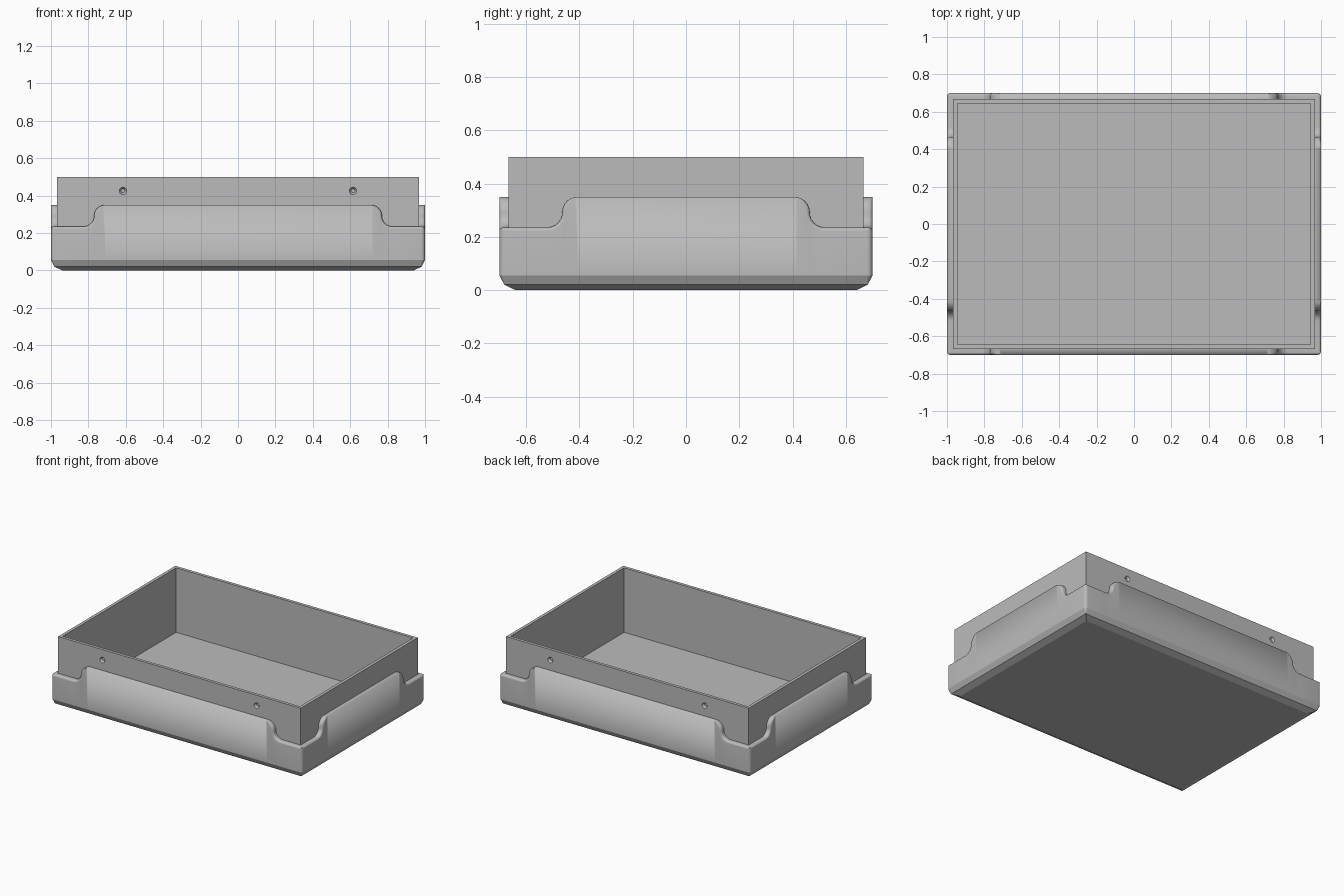
import bpy, bmesh
from math import sin, cos, pi, radians
from mathutils import Matrix

if "Cube" in bpy.data.objects:
    bpy.data.objects.remove(bpy.data.objects["Cube"])

HX, HY = 1.0, 0.7            # half size of the outer tray
LOW, HIGH = 0.235, 0.35      # rim heights at corners and mid-wall
CORNER, FILLET, SEG = 0.02, 0.014, 5

grey = bpy.data.materials.new("plain_grey")
grey.use_nodes = True
grey.diffuse_color = (0.5, 0.5, 0.5, 1)
grey.node_tree.nodes["Principled BSDF"].inputs["Base Color"].default_value = (0.5, 0.5, 0.5, 1)


def finish(bm, name):
    bmesh.ops.recalc_face_normals(bm, faces=bm.faces[:])
    mesh = bpy.data.meshes.new(name)
    bm.to_mesh(mesh)
    bm.free()
    mesh.materials.append(grey)
    obj = bpy.data.objects.new(name, mesh)
    bpy.context.collection.objects.link(obj)
    return obj


def smooth(obj):
    bpy.ops.object.select_all(action='DESELECT')
    obj.select_set(True)
    bpy.context.view_layer.objects.active = obj
    bpy.ops.object.shade_smooth_by_angle(angle=radians(20))


def rim_half(flat, length):
    """Rim outline from mid-wall to corner: t, z, normal t, normal z, fillet."""
    pts = []
    r1, r2, n = 0.06, 0.055, 8
    for i in range(n + 1):
        a = pi / 2 * i / n
        pts.append((flat + r1 * sin(a), HIGH - r1 + r1 * cos(a),
                    sin(a), cos(a), FILLET * min(1, i / 4)))
    for i in range(1, n + 1):
        a = pi / 2 * i / n
        pts.append((flat + r1 + r2 - r2 * cos(a), HIGH - r1 - r2 * sin(a),
                    cos(a), sin(a), FILLET))
    pts.append((length - CORNER, LOW, 0, 1, FILLET))
    return pts


# Outer tray: a section swept round the four walls
bm = bmesh.new()
columns = []
for k in range(4):
    length, width, flat = (HX, HY, 0.71) if k % 2 == 0 else (HY, HX, 0.405)
    ux, uy = round(cos(k * pi / 2)), round(sin(k * pi / 2))
    half = rim_half(flat, length)
    stations = [(-t, z, -nt, nz, r, 0) for t, z, nt, nz, r in reversed(half)]
    stations += [p + (0,) for p in half]
    for i in range(1, SEG):
        a = pi / 2 * i / SEG
        stations.append((length - CORNER + CORNER * sin(a), LOW, 0, 1, FILLET,
                         CORNER * (1 - cos(a))))
    for t, z, nt, nz, r, inset in stations:
        section = [(0.04, t, z)]
        for i in range(SEG + 1):
            a = pi / 2 * i / SEG
            drop = r * (1 - cos(a))
            section.append((r * (1 - sin(a)), t - nt * drop, z - nz * drop))
        section += [(0, t, 0.055), (0.018, t, 0.02), (0.06, t, 0)]
        column = []
        for depth, s, h in section:
            s = max(-(length - depth), min(length - depth, s))
            out = width - max(inset, depth)
            column.append(bm.verts.new((ux * s + uy * out, uy * s - ux * out, h)))
        columns.append(column)
for a, b in zip(columns, columns[1:] + columns[:1]):
    for i in range(len(a) - 1):
        bm.faces.new((a[i], a[i + 1], b[i + 1], b[i]))
bmesh.ops.remove_doubles(bm, verts=bm.verts[:], dist=0.0002)
base = [e for e in bm.edges if e.is_boundary and all(v.co.z < 0.001 for v in e.verts)]
bmesh.ops.holes_fill(bm, edges=base, sides=0)
smooth(finish(bm, "outer_tray"))

# Inner tub: open box with a thin rim
bm = bmesh.new()


def ring(hx, hy, z):
    return [bm.verts.new((x * hx, y * hy, z)) for x, y in ((-1, -1), (1, -1), (1, 1), (-1, 1))]


rings = [ring(0.967, 0.667, 0.015), ring(0.967, 0.667, 0.5),
         ring(0.945, 0.645, 0.5), ring(0.945, 0.645, 0.035)]
for a, b in zip(rings, rings[1:]):
    for i in range(4):
        j = (i + 1) % 4
        bm.faces.new((a[i], a[j], b[j], b[i]))
bm.faces.new(rings[0])
bm.faces.new(rings[-1])
tub = finish(bm, "inner_tub")

# Countersunk blind screw holes, front and back
bm = bmesh.new()
for x in (-0.615, 0.615):
    for side in (-1, 1):
        place = Matrix.Translation((x, side * 0.667, 0.425)) @ Matrix.Rotation(side * pi / 2, 4, 'X')
        bmesh.ops.create_cone(bm, cap_ends=True, segments=20, radius1=0.03, radius2=0.01,
                              depth=0.03, matrix=place)
cutter = finish(bm, "hole_cutter")
cutter.hide_render = True
mod = tub.modifiers.new("holes", 'BOOLEAN')
mod.operation = 'DIFFERENCE'
mod.solver = 'EXACT'
mod.object = cutter
bpy.context.view_layer.objects.active = tub
bpy.ops.object.modifier_apply(modifier=mod.name)
bpy.data.objects.remove(cutter)
smooth(tub)
